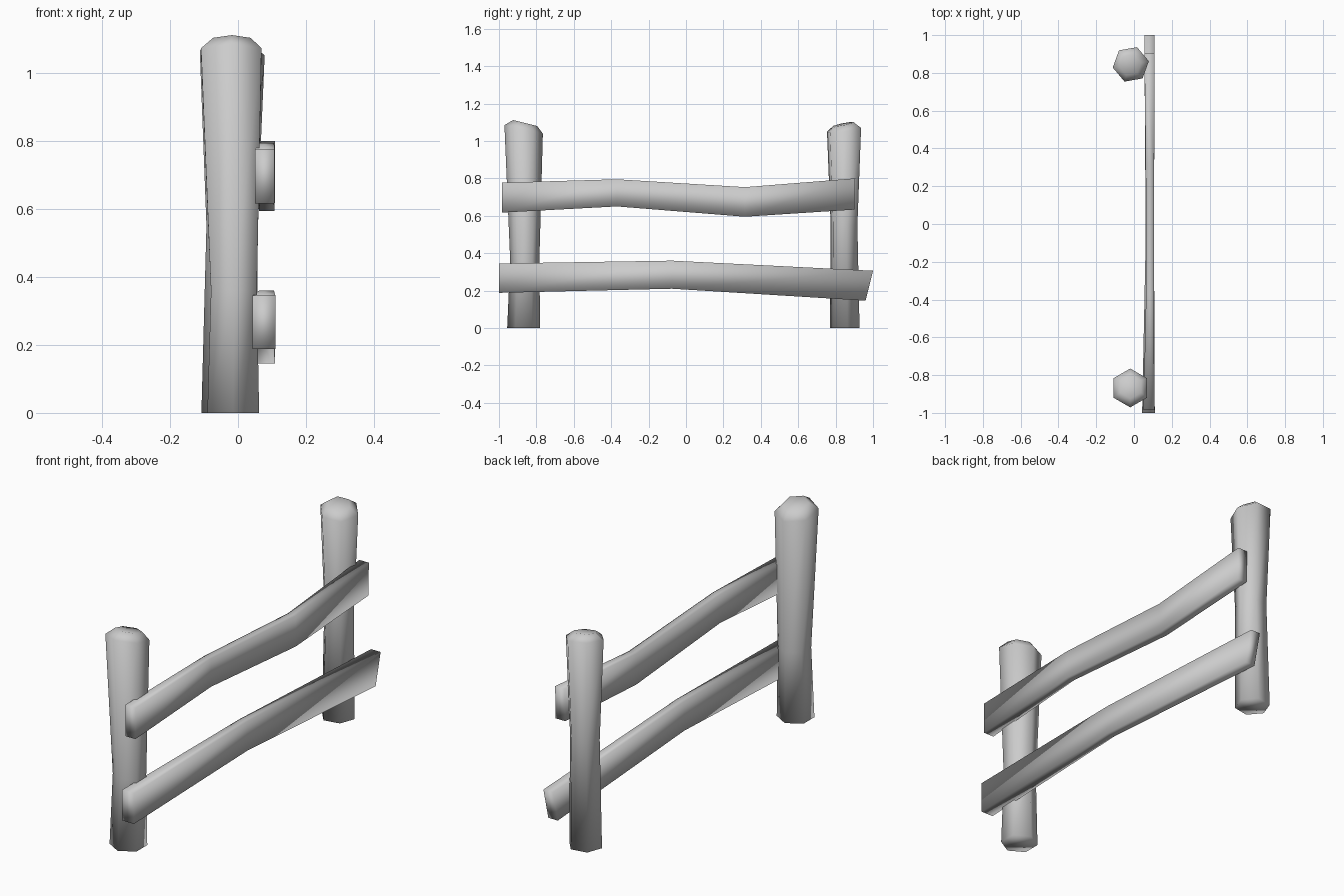
import bpy, bmesh
from math import cos, sin, radians

if "Cube" in bpy.data.objects:
    bpy.data.objects.remove(bpy.data.objects["Cube"])


def loft(name, rings):
    """Skin a list of equal-length rings, cap both ends and shade smooth."""
    bm = bmesh.new()
    loops = [[bm.verts.new(p) for p in ring] for ring in rings]
    n = len(loops[0])
    for a, b in zip(loops, loops[1:]):
        for i in range(n):
            j = (i + 1) % n
            bm.faces.new((a[i], a[j], b[j], b[i]))
    bm.faces.new(loops[0][::-1])
    bm.faces.new(loops[-1])
    bmesh.ops.recalc_face_normals(bm, faces=bm.faces)
    for f in bm.faces:
        f.smooth = True
    mesh = bpy.data.meshes.new(name)
    bm.to_mesh(mesh)
    bm.free()
    obj = bpy.data.objects.new(name, mesh)
    bpy.context.collection.objects.link(obj)
    return obj


def hexagon(cx, cy, z, r, turn, tilt=(0, 0)):
    """Six-sided log section; tilt slopes it along x and y."""
    ring = []
    for k in range(6):
        a = radians(turn + 60 * k)
        dx, dy = r * cos(a), r * sin(a)
        ring.append((cx + dx, cy + dy, z + tilt[0] * dx + tilt[1] * dy))
    return ring


def plank(y_top, y_bot, x0, x1, z_bot, z_top):
    """Four-sided rail section."""
    return [(x0, y_bot, z_bot), (x1, y_bot, z_bot),
            (x1, y_top, z_top), (x0, y_top, z_top)]


# Hexagonal log posts, pinched in the middle with a bevelled sloping top
loft("front_post", [
    hexagon(-0.014, -0.868, 0.0, 0.088, 30),
    hexagon(-0.012, -0.862, 0.36, 0.078, 30),
    hexagon(-0.020, -0.868, 1.062, 0.107 * 0.96, 30, (0, -0.22)),
    hexagon(-0.018, -0.860, 1.096, 0.064, 30, (0, -0.25)),
])
loft("back_post", [
    hexagon(-0.025, 0.849, 0.0, 0.084, 10),
    hexagon(-0.018, 0.845, 0.55, 0.076, 10),
    hexagon(-0.017, 0.845, 1.060, 0.097, 10, (-0.10, 0.14)),
    hexagon(-0.020, 0.843, 1.090, 0.058, 10, (-0.10, 0.20)),
])

# Crooked rails nailed to the posts
loft("upper_rail", [
    plank(-0.985, -0.985, 0.050, 0.108, 0.617, 0.777),
    plank(-0.37, -0.37, 0.064, 0.106, 0.650, 0.795),
    plank(0.315, 0.315, 0.062, 0.107, 0.595, 0.753),
    plank(0.905, 0.900, 0.055, 0.109, 0.633, 0.800),
])
loft("lower_rail", [
    plank(-1.0, -1.0, 0.043, 0.110, 0.188, 0.345),
    plank(-0.075, -0.075, 0.062, 0.106, 0.210, 0.360),
    plank(1.0, 0.96, 0.055, 0.109, 0.146, 0.306),
])
